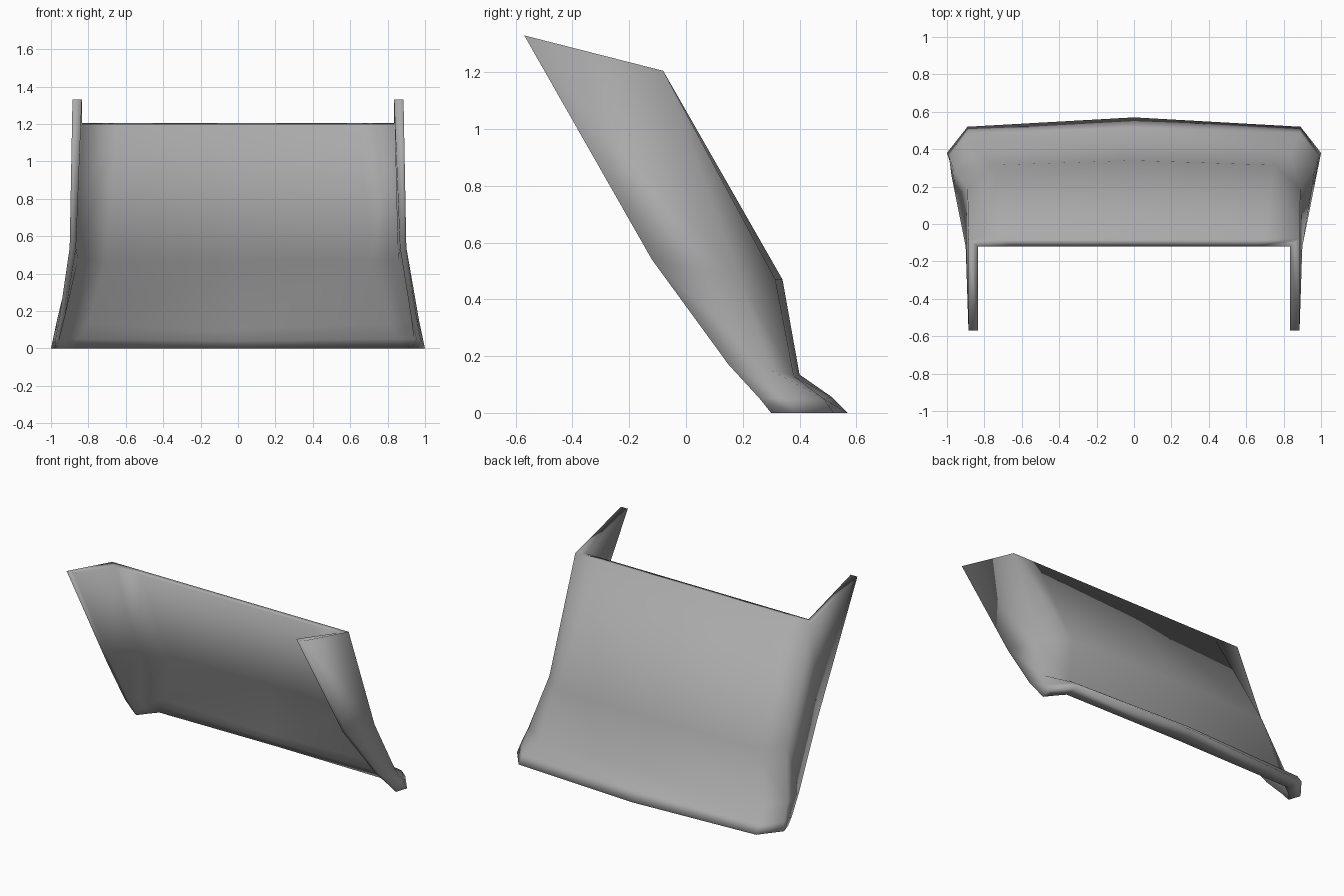
import bpy, bmesh
from mathutils import Vector

cube = bpy.data.objects.get("Cube")
if cube:
    bpy.data.objects.remove(cube)

steel = bpy.data.materials.new("plain_grey")
steel.use_nodes = True
grey = (0.4, 0.4, 0.4, 1)
steel.diffuse_color = grey
steel.node_tree.nodes["Principled BSDF"].inputs["Base Color"].default_value = grey

# Half cross-sections from top to bottom: wing edge, wing rear, corner, middle
OUTER_SKIN = [
    [(.885, -.57, 1.33), (.885, -.08, 1.205), (.7, -.08, 1.205), (0, -.08, 1.205)],
    [(.9, -.12, .54), (.89, .19, .475), (.75, .315, .47), (0, .34, .47)],
    [(.954, .15, .17), (.968, .3, .15), (.83, .38, .13), (0, .4, .135)],
    [(.976, .26, .05), (.989, .36, .05), (.887, .485, .05), (0, .515, .055)],
    [(.975, .3, 0), (1, .38, 0), (.89, .52, 0), (0, .57, 0)],
]
INNER_SKIN = [
    [(.835, -.57, 1.33), (.835, -.12, 1.2), (.65, -.12, 1.2), (0, -.12, 1.2)],
    [(.866, -.12, .54), (.855, .17, .475), (.71, .285, .47), (0, .31, .47)],
    [(.925, .15, .17), (.93, .27, .15), (.8, .35, .13), (0, .37, .1)],
    [(.955, .26, .05), (.94, .325, .05), (.85, .385, .05), (0, .395, .04)],
    [(.968, .3, 0), (.925, .355, 0), (.877, .41, 0), (0, .42, 0)],
]


def full_section(bm, half):
    """Make the vertices of a half section and its mirror image."""
    points = half + [(-x, y, z) for x, y, z in reversed(half[:-1])]
    return [bm.verts.new(Vector(p)) for p in points]


def bridge(bm, first, second):
    """Join two rows of vertices with a strip of faces."""
    for i in range(len(first) - 1):
        bm.faces.new((first[i], first[i + 1], second[i + 1], second[i]))


def build_shell(name):
    bm = bmesh.new()
    outer = [full_section(bm, half) for half in OUTER_SKIN]
    inner = [full_section(bm, half) for half in INNER_SKIN]
    # Outer and inner skins
    for skin in (outer, inner):
        for upper, lower in zip(skin, skin[1:]):
            bridge(bm, upper, lower)
    for end in (0, -1):
        # Top and bottom rims
        bridge(bm, outer[end], inner[end])
        # Front edges of the wings
        bridge(bm, [row[end] for row in outer], [row[end] for row in inner])
    bmesh.ops.recalc_face_normals(bm, faces=bm.faces)
    for face in bm.faces:
        face.smooth = True
    mesh = bpy.data.meshes.new(name)
    bm.to_mesh(mesh)
    bm.free()
    mesh.materials.append(steel)
    obj = bpy.data.objects.new(name, mesh)
    bpy.context.collection.objects.link(obj)


build_shell("curved_blade_shell")
